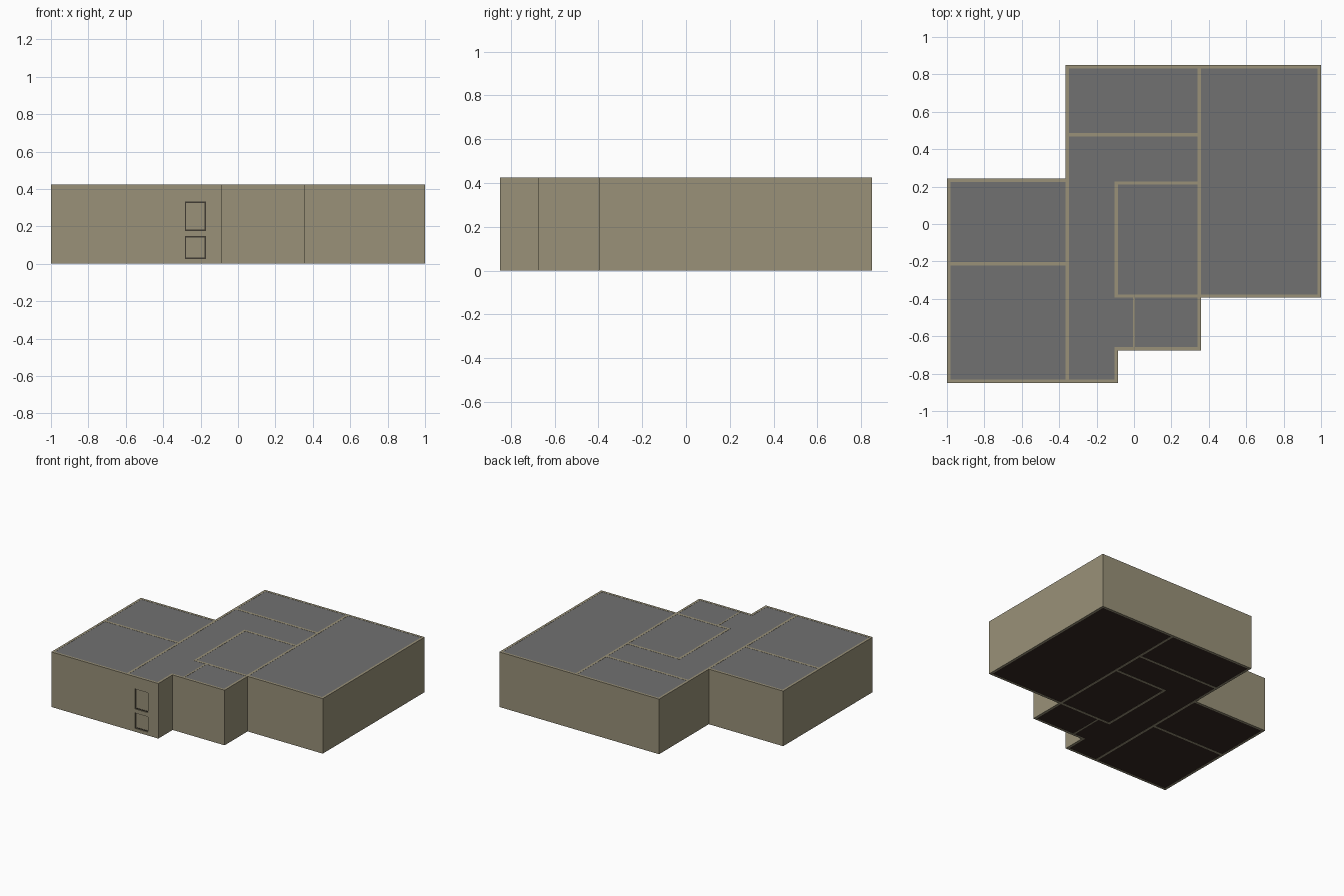
import bpy, bmesh

if "Cube" in bpy.data.objects:
    bpy.data.objects.remove(bpy.data.objects["Cube"])

H = 0.425      # building height
T = 0.018      # wall thickness


def material(name, color):
    m = bpy.data.materials.new(name)
    m.diffuse_color = (*color, 1)
    m.use_nodes = True
    m.node_tree.nodes["Principled BSDF"].inputs["Base Color"].default_value = m.diffuse_color
    return m


TAN = material("tan wall", (0.32, 0.285, 0.19))
GREY = material("grey ceiling", (0.165, 0.165, 0.165))
BROWN = material("dark brown floor", (0.035, 0.022, 0.016))
DARK = material("dark window frame", (0.05, 0.044, 0.032))


def prism(name, pts, z0, z1, mat):
    """Extrude a plan polygon from z0 to z1."""
    bm = bmesh.new()
    face = bm.faces.new([bm.verts.new((x, y, z0)) for x, y in pts])
    top = bmesh.ops.extrude_face_region(bm, geom=[face])["geom"]
    bmesh.ops.translate(bm, vec=(0, 0, z1 - z0),
                        verts=[v for v in top if isinstance(v, bmesh.types.BMVert)])
    bmesh.ops.recalc_face_normals(bm, faces=bm.faces)
    me = bpy.data.meshes.new(name)
    bm.to_mesh(me)
    bm.free()
    me.materials.append(mat)
    ob = bpy.data.objects.new(name, me)
    bpy.context.collection.objects.link(ob)
    return ob


def rect(x0, x1, y0, y1):
    return [(x0, y0), (x1, y0), (x1, y1), (x0, y1)]


def cut(target, name, pts, z0, z1):
    cutter = prism(name, pts, z0, z1, TAN)
    cutter.hide_render = True
    cutter.hide_viewport = True
    mod = target.modifiers.new(name, "BOOLEAN")
    mod.operation = "DIFFERENCE"
    mod.solver = "EXACT"
    mod.object = cutter


# Walls: the footprint extruded to full height, hollowed room by room
walls = prism("walls", [
    (-1, -0.85), (-0.086, -0.85), (-0.086, -0.675), (0.358, -0.675),
    (0.358, -0.394), (1, -0.394), (1, 0.85), (-0.365, 0.85),
    (-0.365, 0.243), (-1, 0.243)], 0, H, TAN)

# Inner outlines of the rooms
L, R = -0.365 + T, 0.358 - T
rooms = {
    "left_front_room": rect(-1 + T, -0.365, -0.85 + T, -0.222),
    "left_back_room": rect(-1 + T, -0.365, -0.222 + T, 0.243 - T),
    "back_room": rect(L, R, 0.486, 0.85 - T),
    "centre_room": rect(-0.086, R, -0.394 + T, 0.21),
    "right_room": rect(0.358, 1 - T, -0.394 + T, 0.85 - T),
    "small_front_room": rect(0.006, R, -0.675 + T, -0.394),
    "hall": [(L, -0.85 + T), (-0.086 - T, -0.85 + T), (-0.086 - T, -0.675 + T),
             (-0.006, -0.675 + T), (-0.006, -0.394), (-0.086 - T, -0.394),
             (-0.086 - T, 0.21 + T), (R, 0.21 + T), (R, 0.486 - T),
             (L, 0.486 - T)],
}
for name, pts in rooms.items():
    cut(walls, name + "_cutter", pts, -0.1, H + 0.1)
    prism(name + "_floor", pts, 0.001, 0.01, BROWN)
    prism(name + "_ceiling", pts, H - 0.01, H - 0.001, GREY)

# Two stacked front windows: shallow recess with a thin dark frame
X0, X1, F = -0.284, -0.172, 0.007
for name, z0, z1 in (("lower_window", 0.026, 0.148), ("upper_window", 0.176, 0.333)):
    cut(walls, name + "_cutter", rect(X0, X1, -0.9, -0.842), z0, z1)
    y0, y1 = -0.844, -0.841
    prism(name + "_sill", rect(X0, X1, y0, y1), z0, z0 + F, DARK)
    prism(name + "_head", rect(X0, X1, y0, y1), z1 - F, z1, DARK)
    prism(name + "_left_jamb", rect(X0, X0 + F, y0, y1), z0 + F, z1 - F, DARK)
    prism(name + "_right_jamb", rect(X1 - F, X1, y0, y1), z0 + F, z1 - F, DARK)
